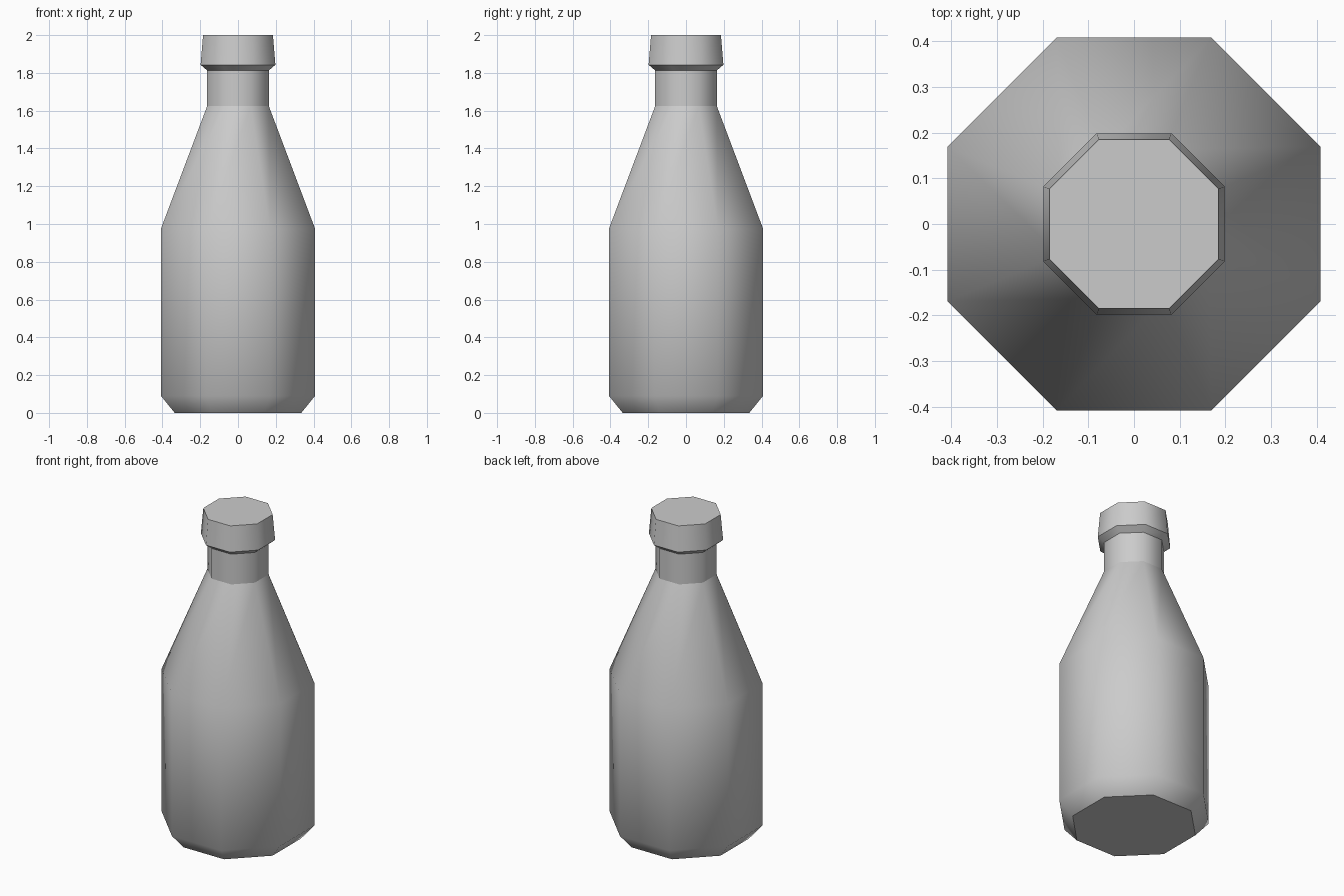
import bpy
import bmesh
from math import cos, sin, pi

SIDES = 8

cube = bpy.data.objects.get("Cube")
if cube:
    bpy.data.objects.remove(cube, do_unlink=True)

grey = bpy.data.materials.new("light_grey")
grey.use_nodes = True
grey.diffuse_color = (0.6, 0.6, 0.6, 1)
grey.node_tree.nodes["Principled BSDF"].inputs["Base Color"].default_value = (0.6, 0.6, 0.6, 1)


def lathe(name, profile, sharp_rings, cap_bottom=False, cap_top=False):
    """Eight-sided turned part; profile holds (distance to flat, height)."""
    bm = bmesh.new()
    rings = []
    for apothem, z in profile:
        r = apothem / cos(pi / SIDES)
        angles = [(i + 0.5) * 2 * pi / SIDES for i in range(SIDES)]
        rings.append([bm.verts.new((r * cos(a), r * sin(a), z)) for a in angles])
    for low, high in zip(rings, rings[1:]):
        for i in range(SIDES):
            j = (i + 1) % SIDES
            bm.faces.new((low[i], low[j], high[j], high[i]))
    if cap_bottom:
        bm.faces.new(rings[0][::-1])
    if cap_top:
        bm.faces.new(rings[-1])
    # Smooth around the sides, crisp at the chosen rings
    for face in bm.faces:
        face.smooth = True
    for k in sharp_rings:
        for i in range(SIDES):
            bm.edges.get((rings[k][i], rings[k][(i + 1) % SIDES])).smooth = False
    mesh = bpy.data.meshes.new(name)
    bm.to_mesh(mesh)
    bm.free()
    mesh.materials.append(grey)
    obj = bpy.data.objects.new(name, mesh)
    bpy.context.collection.objects.link(obj)
    return obj


# Body with chamfered base and tapering shoulder
lathe("bottle_body", [(0.335, 0), (0.408, 0.09), (0.408, 0.975), (0.163, 1.625)],
      sharp_rings=[0], cap_bottom=True)

# Straight neck
lathe("bottle_neck", [(0.163, 1.625), (0.163, 1.813)], sharp_rings=[])

# Cap with sloped underside and slightly narrower top
lathe("bottle_cap", [(0.163, 1.813), (0.198, 1.843), (0.185, 2.0)],
      sharp_rings=[1, 2], cap_top=True)
